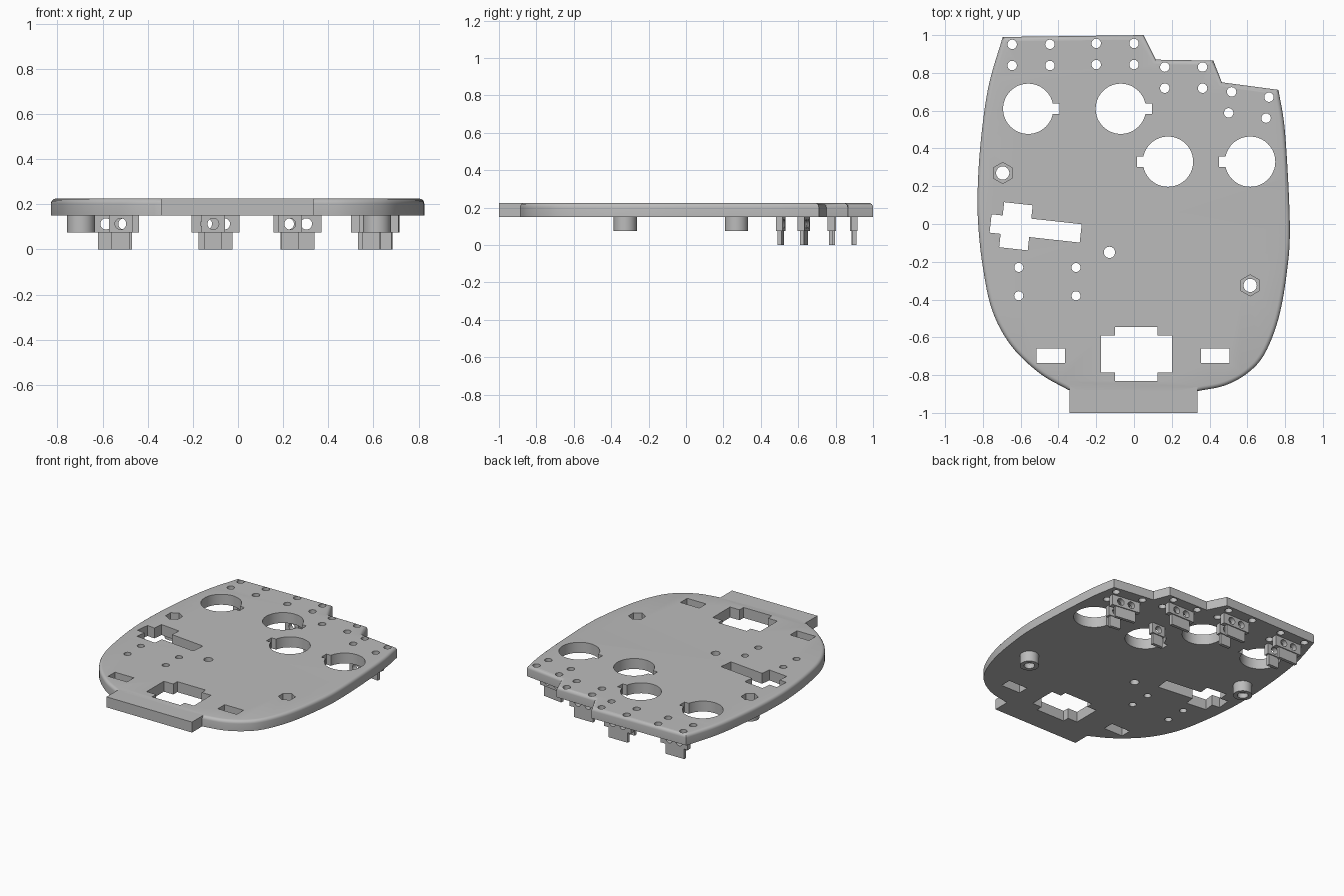
import bpy, bmesh
from math import radians, pi
from mathutils import Vector, Matrix

if "Cube" in bpy.data.objects:
    bpy.data.objects.remove(bpy.data.objects["Cube"])

grey = bpy.data.materials.new("plastic grey")
grey.use_nodes = True
colour = (0.5, 0.5, 0.5, 1)
grey.diffuse_color = colour
next(n for n in grey.node_tree.nodes if n.type == "BSDF_PRINCIPLED").inputs["Base Color"].default_value = colour

BOTTOM, TOP = 0.15, 0.225


def box(bm, x0, x1, y0, y1, z0, z1, place=Matrix()):
    size = Matrix.Diagonal((x1 - x0, y1 - y0, z1 - z0, 1))
    mid = Matrix.Translation(((x0 + x1) / 2, (y0 + y1) / 2, (z0 + z1) / 2))
    bmesh.ops.create_cube(bm, size=1, matrix=place @ mid @ size)


def rod(bm, x, y, r, z0, z1, sides=32):
    bmesh.ops.create_cone(bm, cap_ends=True, segments=sides, radius1=r, radius2=r, depth=z1 - z0,
                          matrix=Matrix.Translation((x, y, (z0 + z1) / 2)))


def to_object(bm, name):
    bmesh.ops.recalc_face_normals(bm, faces=bm.faces)
    mesh = bpy.data.meshes.new(name)
    bm.to_mesh(mesh)
    bm.free()
    mesh.materials.append(grey)
    ob = bpy.data.objects.new(name, mesh)
    bpy.context.collection.objects.link(ob)
    return ob


def cut(ob, cutter):
    mod = ob.modifiers.new("cut", "BOOLEAN")
    mod.operation, mod.solver, mod.object = "DIFFERENCE", "EXACT", cutter
    mod.use_self = True
    bpy.context.view_layer.update()
    result = ob.evaluated_get(bpy.context.evaluated_depsgraph_get())
    mesh = bpy.data.meshes.new_from_object(result)
    ob.modifiers.clear()
    ob.data = mesh


def curve(points, steps=6):
    """Smooth path through the points."""
    p = [Vector(q) for q in points]
    p = [2 * p[0] - p[1]] + p + [2 * p[-1] - p[-2]]
    out = []
    for a, b, c, d in zip(p, p[1:], p[2:], p[3:]):
        for i in range(steps):
            t = i / steps
            out.append(0.5 * (2 * b + (c - a) * t + (2 * a - 5 * b + 4 * c - d) * t ** 2
                              + (3 * b - a - 3 * c + d) * t ** 3))
    return out + [p[-2]]


# Plate outline: stepped back edge, bowed sides
back = [(-0.695, 0.99), (0.05, 1.0), (0.115, 0.87), (0.42, 0.865), (0.465, 0.75)]
left = [(0.765, 0.71), (0.8, 0.48), (0.825, 0), (0.81, -0.25), (0.765, -0.5),
        (0.69, -0.69), (0.6, -0.79), (0.48, -0.855), (0.335, -0.885)]
right = [(-0.345, -0.88), (-0.5, -0.79), (-0.65, -0.645), (-0.75, -0.46), (-0.8, -0.23),
         (-0.825, 0), (-0.827, 0.2), (-0.81, 0.45), (-0.77, 0.73), (-0.695, 0.99)]
outline = [Vector(q) for q in back] + curve(left) + curve(right)[:-1]

bm = bmesh.new()
base = bm.faces.new([bm.verts.new((p.x, p.y, BOTTOM)) for p in outline])
lift = bmesh.ops.extrude_face_region(bm, geom=[base])["geom"]
bmesh.ops.translate(bm, vec=(0, 0, TOP - BOTTOM), verts=[v for v in lift if isinstance(v, bmesh.types.BMVert)])
bmesh.ops.recalc_face_normals(bm, faces=bm.faces)
rim = [e for e in bm.edges if all(v.co.z > TOP - 0.001 for v in e.verts)
       and not all(v.co.y < -0.87 and abs(v.co.x) < 0.35 for v in e.verts)]
bmesh.ops.bevel(bm, geom=rim, offset=0.022, segments=4, profile=0.5, affect="EDGES", clamp_overlap=False)
plate = to_object(bm, "base_plate")

# Sensor mounts: place of each rear bracket, and of its single-hole front bracket
mounts = [((-0.545, 0.895), 0, (0.025, -0.115)), ((-0.1, 0.9), 0, (-0.01, -0.115)),
          ((0.263, 0.775), 0, (-0.033, -0.27)), ((0.608, 0.63), -8, (0, -0.125))]
places = [Matrix.Translation((*pos, 0)) @ Matrix.Rotation(radians(a), 4, "Z") for pos, a, _ in mounts]

# Openings in the plate
bm = bmesh.new()
LOW, HIGH = 0.1, 0.3
for x, y, side in [(-0.56, 0.61, 1), (-0.07, 0.61, 1), (0.18, 0.33, -1), (0.615, 0.33, -1)]:
    rod(bm, x, y, 0.133, LOW, HIGH, 64)
    tip = x + side * 0.165
    box(bm, min(x, tip), max(x, tip), y - 0.028, y + 0.028, LOW + 0.01, HIGH - 0.01)
for place in places:
    for dx in (-0.1, 0.1):
        for dy in (-0.056, 0.056):
            p = place @ Vector((dx, dy, 0))
            rod(bm, p.x, p.y, 0.025, LOW, HIGH, 24)
for x in (-0.61, -0.307):
    for y in (-0.23, -0.38):
        rod(bm, x, y, 0.024, LOW, HIGH, 24)
rod(bm, -0.13, -0.15, 0.03, LOW, HIGH, 24)
for x in (-0.44, 0.43):
    box(bm, x - 0.075, x + 0.075, -0.735, -0.658, LOW, HIGH)
box(bm, -0.175, 0.2, -0.785, -0.59, LOW, HIGH)
box(bm, -0.1, 0.125, -0.83, -0.545, LOW + 0.01, HIGH - 0.01)
slot = Matrix.Translation((-0.625, -0.012, 0)) @ Matrix.Rotation(radians(-6.3), 4, "Z")
box(bm, -0.135, 0.345, -0.049, 0.049, LOW, HIGH, slot)
box(bm, -0.076, 0.076, -0.12, 0.12, LOW + 0.01, HIGH - 0.01, slot)

# Hexagonal nut pockets with bolt holes
nuts = [(-0.695, 0.27), (0.615, -0.325)]


def pockets(bm):
    for x, y in nuts:
        bmesh.ops.create_cone(bm, cap_ends=True, segments=6, radius1=0.056, radius2=0.056, depth=0.2,
                              matrix=Matrix.Translation((x, y, 0.21)) @ Matrix.Rotation(pi / 6 * 3, 4, "Z")
                              @ Matrix.Rotation(pi / 6, 4, "Z"))
        rod(bm, x, y, 0.035, 0, 0.29)


pockets(bm)
cutter = to_object(bm, "plate_cutter")
cut(plate, cutter)
bpy.data.objects.remove(cutter)

# Front tab
bm = bmesh.new()
box(bm, -0.342, 0.335, -1, -0.86, BOTTOM, TOP)
parts = [plate, to_object(bm, "front_tab")]

# Round bosses under the nut pockets
bm = bmesh.new()
for x, y in nuts:
    rod(bm, x, y, 0.062, 0.075, BOTTOM, 48)
bosses = to_object(bm, "nut_bosses")
bm = bmesh.new()
pockets(bm)
cutter = to_object(bm, "boss_cutter")
cut(bosses, cutter)
bpy.data.objects.remove(cutter)
parts.append(bosses)


def bracket(name, place, width, tab, holes):
    """Drilled block with a thin tongue below."""
    bm = bmesh.new()
    box(bm, -width / 2, width / 2, -0.018, 0.018, 0.075, BOTTOM)
    block = to_object(bm, name)
    bm = bmesh.new()
    for x in holes:
        bmesh.ops.create_cone(bm, cap_ends=True, segments=24, radius1=0.025, radius2=0.025, depth=0.1,
                              matrix=Matrix.Translation((x, 0, 0.113)) @ Matrix.Rotation(pi / 2, 4, "X"))
    drill = to_object(bm, "drill")
    cut(block, drill)
    bpy.data.objects.remove(drill)
    bm = bmesh.new()
    bm.from_mesh(block.data)
    box(bm, -tab / 2, tab / 2, -0.011, 0.011, 0, 0.075)
    bm.to_mesh(block.data)
    bm.free()
    block.matrix_world = place
    parts.append(block)


for i, (place, mount) in enumerate(zip(places, mounts), 1):
    bracket(f"rear_bracket_{i}", place, 0.212, 0.15, (-0.04, 0.04))
    bracket(f"front_bracket_{i}", place @ Matrix.Translation((*mount[2], 0)), 0.105, 0.08, (0,))

# Smooth rounded faces, sharp edges
bpy.ops.object.select_all(action="DESELECT")
for ob in parts:
    ob.select_set(True)
bpy.context.view_layer.objects.active = plate
bpy.ops.object.shade_smooth_by_angle(angle=radians(35))
